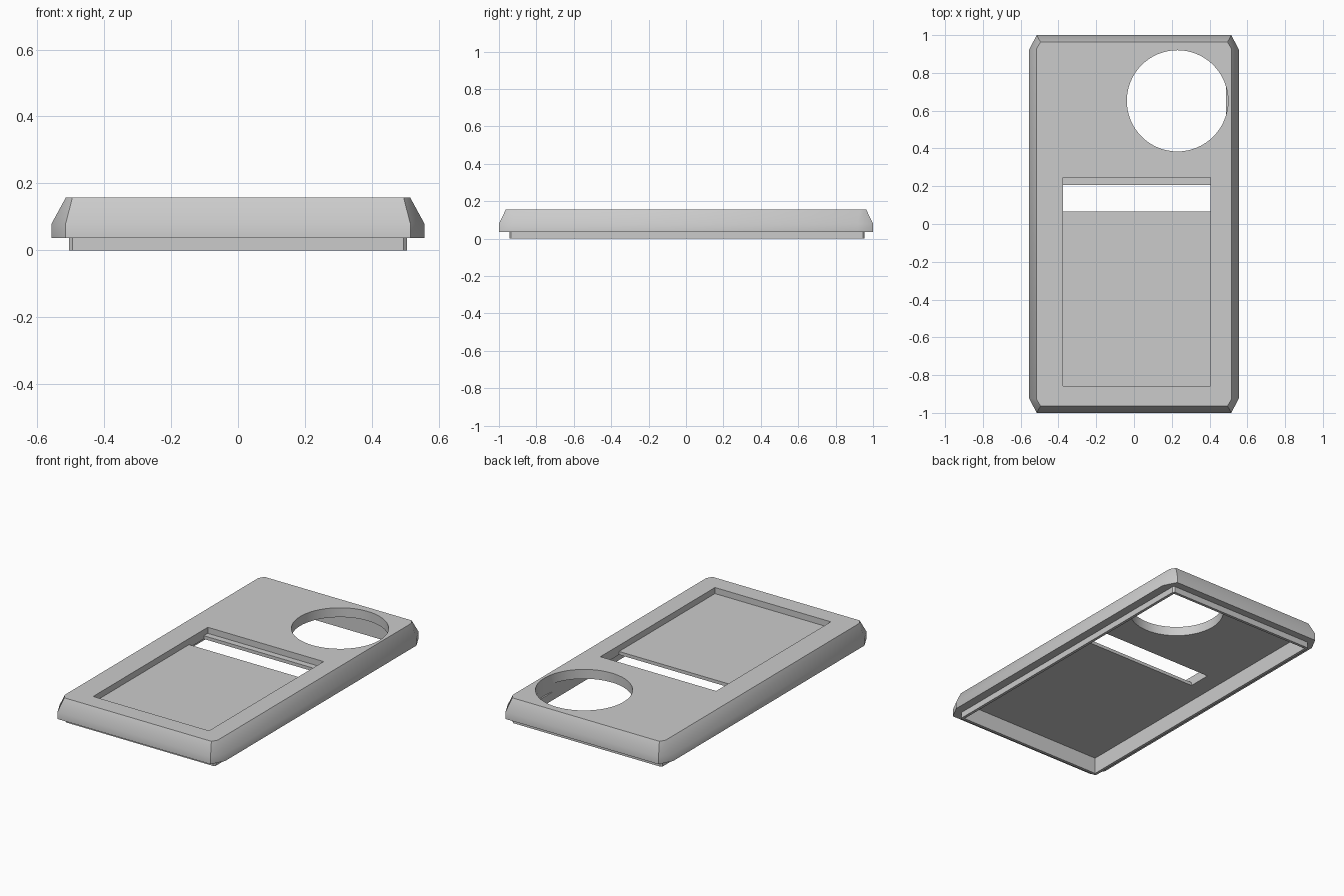
import bpy
import bmesh
import math

if "Cube" in bpy.data.objects:
    bpy.data.objects.remove(bpy.data.objects["Cube"], do_unlink=True)

grey = bpy.data.materials.new("plain_grey")
grey.use_nodes = True
grey.diffuse_color = (0.6, 0.6, 0.6, 1)
grey.node_tree.nodes["Principled BSDF"].inputs["Base Color"].default_value = grey.diffuse_color


def add_object(name, bm):
    bmesh.ops.recalc_face_normals(bm, faces=bm.faces)
    mesh = bpy.data.meshes.new(name)
    bm.to_mesh(mesh)
    bm.free()
    mesh.materials.append(grey)
    obj = bpy.data.objects.new(name, mesh)
    bpy.context.collection.objects.link(obj)
    return obj


def cut_corner_outline(x0, x1, y0, y1, cx, cy):
    """Rectangle with its four corners cut off."""
    return [(x0 + cx, y0), (x1 - cx, y0), (x1, y0 + cy), (x1, y1 - cy),
            (x1 - cx, y1), (x0 + cx, y1), (x0, y1 - cy), (x0, y0 + cy)]


def box_outline(x0, x1, y0, y1):
    return [(x0, y0), (x1, y0), (x1, y1), (x0, y1)]


def loft(name, layers):
    """Closed solid through a stack of (outline, height) layers."""
    bm = bmesh.new()
    rings = [[bm.verts.new((x, y, z)) for x, y in outline] for outline, z in layers]
    for low, high in zip(rings, rings[1:]):
        for i in range(len(low)):
            j = (i + 1) % len(low)
            bm.faces.new((low[i], low[j], high[j], high[i]))
    bm.faces.new(rings[0])
    bm.faces.new(rings[-1])
    return add_object(name, bm)


def prism(name, outline, z0, z1):
    return loft(name, [(outline, z0), (outline, z1)])


# Bevelled cover with a narrower locating lip underneath
lip = cut_corner_outline(-0.505, 0.505, -0.945, 0.955, 0.01, 0.01)
rim = cut_corner_outline(-0.557, 0.557, -1, 1, 0.042, 0.08)
top = cut_corner_outline(-0.515, 0.515, -0.963, 0.963, 0.02, 0.033)
cover = loft("cover_plate", [(lip, 0), (lip, 0.037), (rim, 0.037), (rim, 0.08), (top, 0.157)])

# Hollow underside, shallow pocket, slot and round opening
circle = [(0.23 + 0.268 * math.cos(math.tau * i / 64),
           0.652 + 0.268 * math.sin(math.tau * i / 64)) for i in range(64)]
cutters = [
    prism("underside_cutter", box_outline(-0.488, 0.488, -0.928, 0.938), -0.1, 0.1),
    prism("pocket_cutter", box_outline(-0.375, 0.405, -0.857, 0.245), 0.12, 0.3),
    prism("slot_cutter", box_outline(-0.375, 0.405, 0.065, 0.207), 0.05, 0.14),
    prism("round_opening_cutter", circle, 0.05, 0.3),
]

bpy.ops.object.select_all(action="DESELECT")
bpy.context.view_layer.objects.active = cover
cover.select_set(True)
for cutter in cutters:
    mod = cover.modifiers.new(cutter.name, "BOOLEAN")
    mod.operation = "DIFFERENCE"
    mod.solver = "EXACT"
    mod.object = cutter
    bpy.ops.object.modifier_apply(modifier=mod.name)
    bpy.data.objects.remove(cutter, do_unlink=True)

# Soft bevels, crisp edges
bpy.ops.object.shade_smooth_by_angle(angle=math.radians(35))
